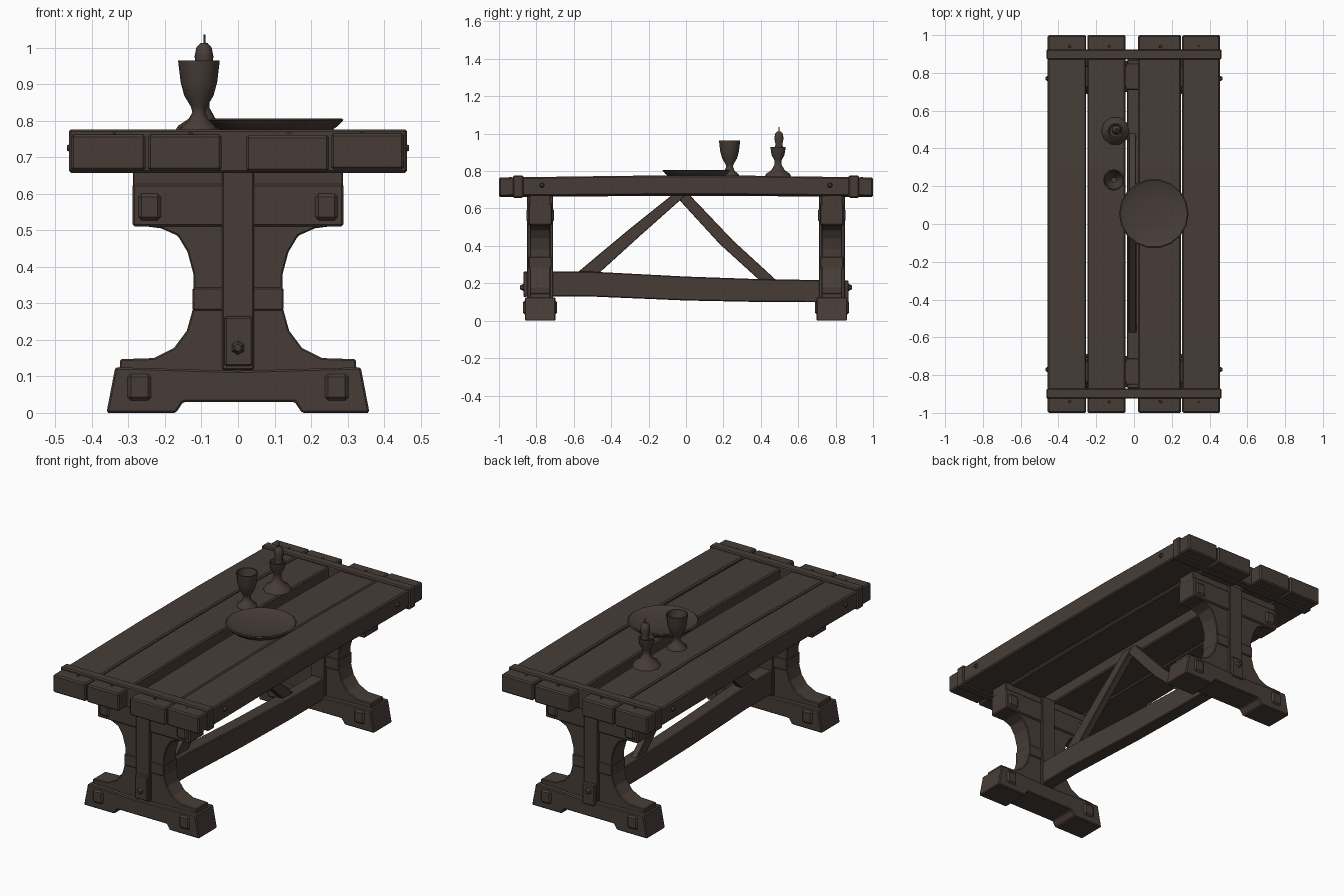
import bpy, bmesh, math
from mathutils import Matrix, Vector

wood = bpy.data.materials.new("dark brown wood")
wood.diffuse_color = (0.063, 0.046, 0.038, 1)


def finish(name, bm, bevel=0.0, smooth=None):
    bmesh.ops.recalc_face_normals(bm, faces=bm.faces)
    if bevel:
        sharp = [e for e in bm.edges if len(e.link_faces) == 2 and e.calc_face_angle(0) > 0.6]
        bmesh.ops.bevel(bm, geom=sharp, offset=bevel, segments=1, affect='EDGES', clamp_overlap=True)
    me = bpy.data.meshes.new(name)
    bm.to_mesh(me)
    bm.free()
    me.materials.append(wood)
    ob = bpy.data.objects.new(name, me)
    bpy.context.collection.objects.link(ob)
    if smooth:
        bpy.ops.object.select_all(action='DESELECT')
        ob.select_set(True)
        bpy.context.view_layer.objects.active = ob
        bpy.ops.object.shade_smooth_by_angle(angle=math.radians(smooth))
    return ob


def loft(bm, rings):
    loops = [[bm.verts.new(p) for p in r] for r in rings]
    n = len(loops[0])
    for a, b in zip(loops, loops[1:]):
        for i in range(n):
            j = (i + 1) % n
            bm.faces.new((a[i], a[j], b[j], b[i]))
    bm.faces.new(loops[0])
    bm.faces.new(loops[-1][::-1])


def beam(name, stations, bevel=0.005):
    """Beam along y; each station is (y, x0, x1, z0, z1)."""
    bm = bmesh.new()
    loft(bm, [[(x0, y, z0), (x1, y, z0), (x1, y, z1), (x0, y, z1)]
              for y, x0, x1, z0, z1 in stations])
    return finish(name, bm, bevel)


def box(name, x0, x1, y0, y1, z0, z1, bevel=0.005):
    y0, y1 = sorted((y0, y1))
    return beam(name, [(y0, x0, x1, z0, z1), (y1, x0, x1, z0, z1)], bevel)


def extrude(name, pts, axis, a, b, bevel=0.005):
    bm = bmesh.new()
    put = (lambda p, t: (p[0], t, p[1])) if axis == 'y' else (lambda p, t: (t, p[0], p[1]))
    loft(bm, [[put(p, t) for p in pts] for t in (a, b)])
    return finish(name, bm, bevel)


def lathe(name, cx, cy, profile, sides, smooth):
    """Turned part; profile is (radius, z)."""
    bm = bmesh.new()
    loft(bm, [[(cx + r * math.cos(2 * math.pi * i / sides), cy + r * math.sin(2 * math.pi * i / sides), z)
               for i in range(sides)] for r, z in profile])
    return finish(name, bm, 0, smooth)


def nail(name, pos, direction, r=0.014):
    bm = bmesh.new()
    bmesh.ops.create_cone(bm, cap_ends=True, segments=6, radius1=r, radius2=r * 0.5, depth=0.02)
    rot = Vector((0, 0, 1)).rotation_difference(Vector(direction)).to_matrix().to_4x4()
    bm.transform(Matrix.Translation(pos) @ rot)
    finish(name, bm)


# table top planks, gently bowed along their length
planks = [(-0.457, -0.253, 0.000), (-0.247, -0.045, 0.000), (0.022, 0.249, -0.002), (0.255, 0.455, 0.003)]
for i, (x0, x1, dz) in enumerate(planks):
    beam(f"plank_{i + 1}", [(y, x0, x1, a + dz, b + dz) for y, a, b in
         ((-1, 0.663, 0.762), (-0.6, 0.666, 0.768), (-0.2, 0.669, 0.773),
          (0.3, 0.669, 0.773), (0.65, 0.666, 0.768), (1, 0.663, 0.762))], 0.007)

# straps across the plank ends
for s, lab in ((-1, "front"), (1, "back")):
    box(f"{lab}_strap", -0.463, 0.463, s * 0.87, s * 0.925, 0.657, 0.776, 0.006)

# nails in plank edges and plank ends
for s in (-1, 1):
    for t in (-1, 1):
        nail("edge_nail", (s * 0.458, t * 0.77, 0.725), (s, 0, 0), 0.017)
    for x in (-0.34, -0.13, 0.14, 0.34):
        nail("top_nail", (x, s * 0.94, 0.758), (0, 0, 1), 0.012)

# trestle legs
half_foot = [(0.36, 0), (0.336, 0.125)]
foot = [(-0.17, 0), (-0.15, 0.03), (0.155, 0.03), (0.175, 0)] + half_foot + [(0, 0.115), (-0.336, 0.125), (-0.36, 0)]
half = [(0.325, 0.11), (0.322, 0.147), (0.23, 0.15), (0.175, 0.178), (0.14, 0.225), (0.122, 0.29),
        (0.122, 0.38), (0.138, 0.44), (0.165, 0.485), (0.21, 0.505), (0.285, 0.515), (0.288, 0.63)]
panel = half + [(-x, z) for x, z in reversed(half)]
for s, lab in ((-1, "front"), (1, "back")):
    c = s * 0.78
    extrude(f"{lab}_foot", foot, 'y', c - 0.082, c + 0.082)
    extrude(f"{lab}_leg_panel", panel, 'y', c - 0.055, c + 0.055, 0.004)
    box(f"{lab}_leg_block", -0.289, 0.289, c - 0.064, c + 0.064, 0.51, 0.627, 0.006)
    box(f"{lab}_leg_top_beam", -0.287, 0.287, c - 0.056, c + 0.056, 0.622, 0.67, 0.003)
    box(f"{lab}_leg_band", -0.124, 0.124, c - 0.061, c + 0.061, 0.28, 0.343, 0.004)
    box(f"{lab}_leg_strip", -0.044, 0.044, c - 0.07, c + 0.07, 0.118, 0.67, 0.004)
    # square iron-like plates on both faces
    for m in (-1, 1):
        box(f"{lab}_foot_plate", m * 0.27 - 0.032, m * 0.27 + 0.032, c - 0.091, c + 0.091, 0.034, 0.107, 0.009)
        box(f"{lab}_block_plate", m * 0.242 - 0.031, m * 0.242 + 0.031, c - 0.073, c + 0.073, 0.527, 0.6, 0.009)

# sagging stretcher with tenon ends
beam("stretcher", [(-0.87, -0.037, 0.04, 0.128, 0.264), (-0.5, -0.037, 0.04, 0.129, 0.262),
                   (0, -0.037, 0.04, 0.108, 0.236), (0.4, -0.037, 0.04, 0.1, 0.222),
                   (0.87, -0.037, 0.04, 0.098, 0.215)])
nail("tenon_nail_front", (0, -0.878, 0.178), (0, -1, 0), 0.02)
nail("tenon_nail_back", (0, 0.878, 0.178), (0, 1, 0), 0.02)

# slanted braces under the top
extrude("front_brace", [(-0.59, 0.25), (-0.47, 0.25), (-0.25, 0.45), (0.0, 0.672), (-0.075, 0.672), (-0.3, 0.492)],
        'x', -0.028, 0.012, 0.003)
extrude("back_brace", [(0.4, 0.21), (0.49, 0.21), (0.25, 0.43), (0.02, 0.672), (-0.06, 0.672), (0.18, 0.41)],
        'x', -0.026, 0.01, 0.003)

# shallow plate
lathe("plate", 0.105, 0.055, [(0.15, 0.772), (0.168, 0.785), (0.184, 0.802), (0.178, 0.806),
                              (0.145, 0.793), (0.05, 0.789)], 18, 30)

# goblet with hollow bowl
lathe("goblet", -0.107, 0.233, [(0.053, 0.77), (0.05, 0.782), (0.028, 0.8), (0.018, 0.822), (0.022, 0.838),
                                (0.04, 0.868), (0.05, 0.905), (0.057, 0.964), (0.051, 0.964),
                                (0.043, 0.9), (0.015, 0.86)], 12, 40)

# candle holder, candle and wick
lathe("candle_holder", -0.098, 0.492, [(0.075, 0.77), (0.066, 0.786), (0.036, 0.806), (0.02, 0.835), (0.021, 0.86),
                                       (0.036, 0.885), (0.043, 0.928), (0.036, 0.928), (0.03, 0.912)], 10, 40)
lathe("candle", -0.093, 0.497, [(0.024, 0.91), (0.02, 0.945), (0.026, 0.975), (0.021, 1.0), (0.01, 1.012)], 10, 40)
lathe("wick", -0.092, 0.497, [(0.004, 1.005), (0.003, 1.035)], 5, 30)
